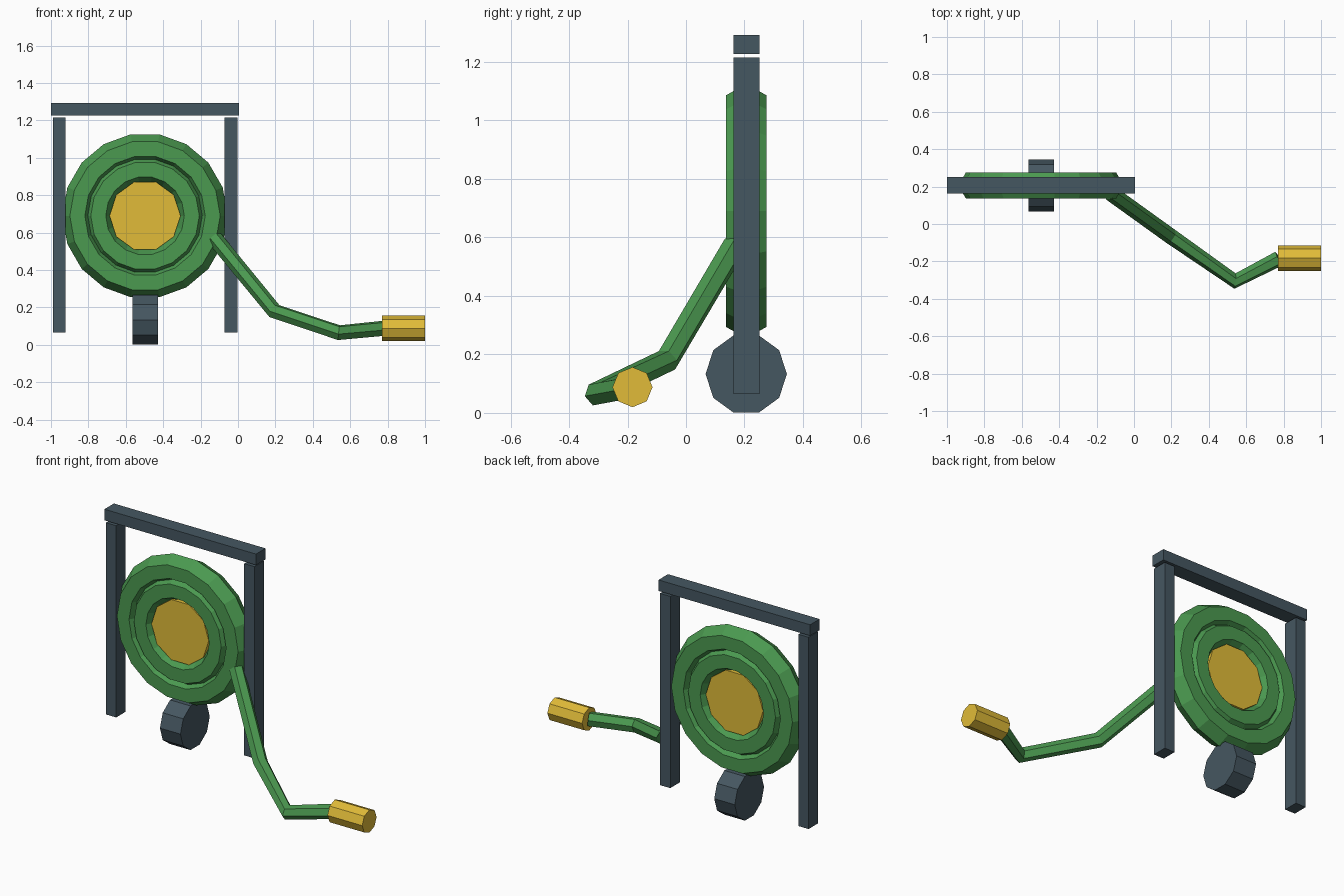
import bpy
from math import pi

if "Cube" in bpy.data.objects:
    bpy.data.objects.remove(bpy.data.objects["Cube"])


def material(name, rgb):
    m = bpy.data.materials.new(name)
    m.diffuse_color = (*rgb, 1)
    m.use_nodes = True
    m.node_tree.nodes["Principled BSDF"].inputs["Base Color"].default_value = m.diffuse_color
    return m


GREEN = material("green", (0.07, 0.32, 0.08))
YELLOW = material("yellow", (0.75, 0.50, 0.04))
SLATE = material("slate", (0.06, 0.095, 0.12))
CX, CY, CZ = -0.497, 0.206, 0.69  # reel centre


def finish(name, mat):
    ob = bpy.context.object
    ob.name = name
    ob.data.materials.append(mat)
    return ob


def box(name, lo, hi, mat):
    mid = [(a + b) / 2 for a, b in zip(lo, hi)]
    bpy.ops.mesh.primitive_cube_add(size=1, location=mid)
    bpy.context.object.scale = [b - a for a, b in zip(lo, hi)]
    return finish(name, mat)


def cylinder(name, loc, r, length, sides, rot, mat):
    bpy.ops.mesh.primitive_cylinder_add(vertices=sides, radius=r, depth=length,
                                        location=loc, rotation=rot)
    return finish(name, mat)


# Frame: two posts and a top beam
for side, x in (("left", CX - 0.459), ("right", CX + 0.459)):
    box(side + "_post", (x - 0.034, 0.162, 0.065), (x + 0.034, 0.252, 1.215), SLATE)
box("top_beam", (-1.0, 0.162, 1.227), (0.006, 0.252, 1.293), SLATE)

# Coiled hose: two nested rings
for name, r, n in (("outer_coil", 0.362, 18), ("inner_coil", 0.25, 18)):
    bpy.ops.mesh.primitive_torus_add(major_radius=r, minor_radius=0.08,
                                     major_segments=n, minor_segments=6,
                                     location=(CX, CY, CZ), rotation=(pi / 2, 0, 0))
    finish(name, GREEN)

# Reel hub, foot wheel and nozzle
cylinder("reel_hub", (CX, CY, CZ), 0.19, 0.09, 10, (pi / 2, pi / 10, 0), YELLOW)
cylinder("foot_wheel", (CX, CY, 0.133), 0.139, 0.136, 10, (0, pi / 2, 0), SLATE)
cylinder("nozzle", (0.885, -0.183, 0.088), 0.0685, 0.23, 8, (0, pi / 2, 0), YELLOW)

# Loose end of the hose
curve = bpy.data.curves.new("hose_tail", "CURVE")
curve.dimensions = "3D"
curve.bevel_depth = 0.042
curve.bevel_resolution = 1
curve.use_fill_caps = True
spline = curve.splines.new("POLY")
path = [(-0.125, 0.165, 0.57), (0.195, -0.065, 0.18),
        (0.54, -0.305, 0.065), (0.775, -0.185, 0.088)]
spline.points.add(len(path) - 1)
for p, co in zip(spline.points, path):
    p.co = (*co, 1)
spline.use_smooth = False
hose = bpy.data.objects.new("hose_tail", curve)
bpy.context.collection.objects.link(hose)
curve.materials.append(GREEN)
